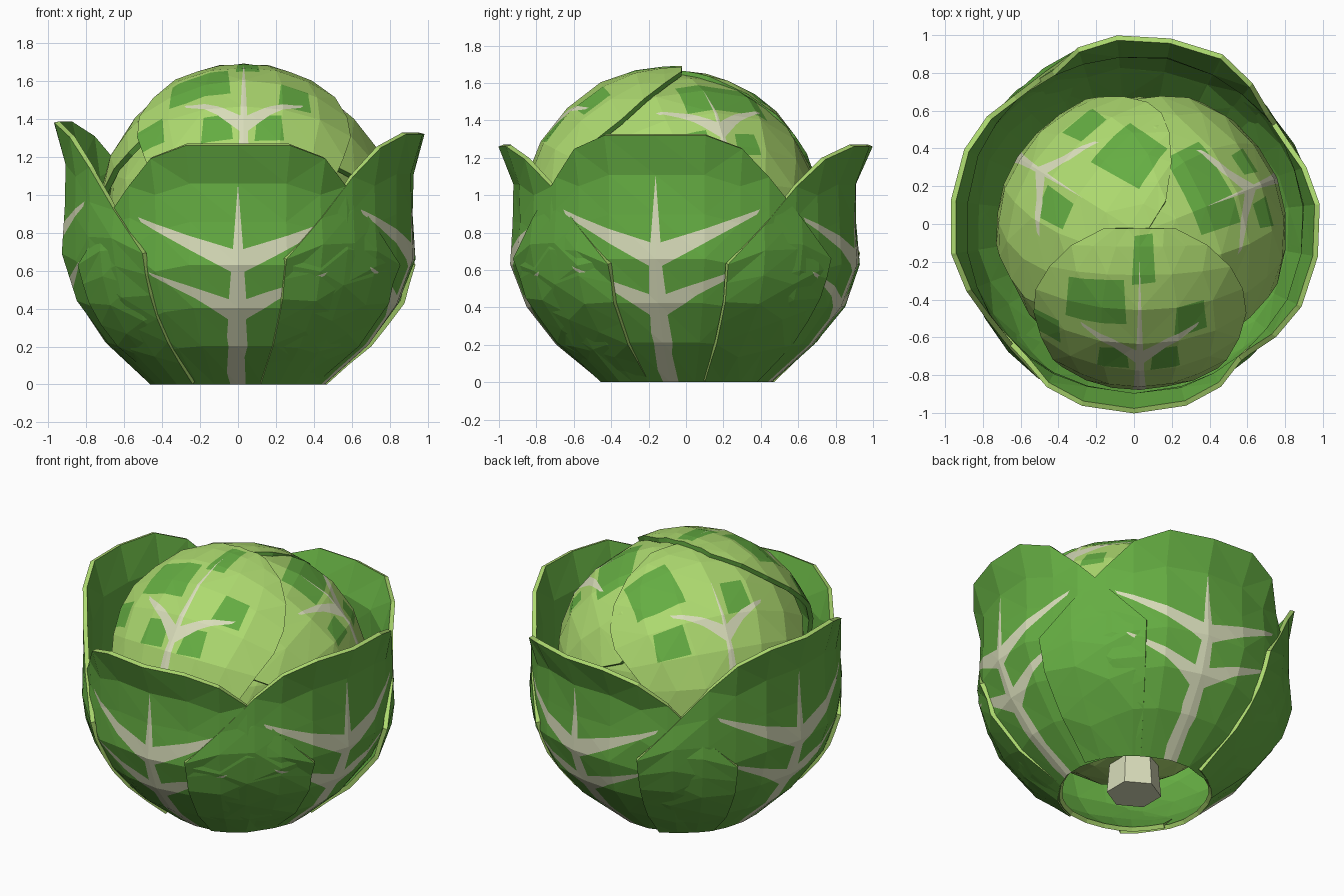
import bpy, bmesh, math, random
from mathutils import Vector

if "Cube" in bpy.data.objects:
    bpy.data.objects.remove(bpy.data.objects["Cube"])

random.seed(4)


def material(name, rgb):
    m = bpy.data.materials.new(name)
    m.diffuse_color = (*rgb, 1)
    m.use_nodes = True
    m.node_tree.nodes["Principled BSDF"].inputs["Base Color"].default_value = m.diffuse_color
    return m


GREEN = material("leaf green", (0.13, 0.42, 0.055))
LIGHT = material("pale green", (0.42, 0.70, 0.16))
CREAM = material("vein cream", (0.69, 0.72, 0.49))


def interp(table, x):
    for (x0, y0), (x1, y1) in zip(table, table[1:]):
        if x <= x1:
            return y0 + (y1 - y0) * (x - x0) / (x1 - x0)
    return table[-1][1]


def inside(p, poly):
    s = [(b[0] - a[0]) * (p.y - a[1]) - (b[1] - a[1]) * (p.x - a[0])
         for a, b in zip(poly, poly[1:] + poly[:1])]
    return all(c > 0 for c in s) or all(c < 0 for c in s)


def leaf(name, rows, surface, shapes, mats, inner, rim, thickness):
    """Flat faceted sheet; shapes are cut into it, then it is bent by surface()."""
    bm = bmesh.new()
    bent = bm.verts.layers.float_vector.new("bent")
    grid = []
    for row in rows:
        grid.append([])
        for a, b in row:
            v = bm.verts.new((a, b, 0))
            v[bent] = surface(a, b)
            grid[-1].append(v)
    for r0, r1 in zip(grid, grid[1:]):
        for i in range(len(r0) - 1):
            bm.faces.new((r0[i], r0[i + 1], r1[i + 1], r1[i]))
    bmesh.ops.triangulate(bm, faces=bm.faces[:])
    for _, poly in shapes:
        for a, b in zip(poly, poly[1:] + poly[:1]):
            bmesh.ops.bisect_plane(
                bm, geom=bm.verts[:] + bm.edges[:] + bm.faces[:], dist=1e-5,
                plane_co=(*a, 0), plane_no=(b[1] - a[1], a[0] - b[0], 0))
    for f in bm.faces:
        c = f.calc_center_median()
        for index, poly in shapes:
            if inside(c, poly):
                f.material_index = index
    for v in bm.verts:
        v.co = v[bent]
    me = bpy.data.meshes.new(name)
    bm.to_mesh(me)
    bm.free()
    n = len(mats)
    for m in mats + [inner] * n + [rim] * n:
        me.materials.append(m)
    ob = bpy.data.objects.new(name, me)
    bpy.context.collection.objects.link(ob)
    sol = ob.modifiers.new("thickness", 'SOLIDIFY')
    sol.thickness = thickness
    sol.offset = -1
    sol.material_offset = n
    sol.material_offset_rim = 2 * n
    return ob


def rad(points):
    return [(math.radians(a), b) for a, b in points]


# Outer leaves: angle around the cabbage against height
HALF = math.radians(64)
PROFILE = [(0, .45), (.16, .69), (.32, .85), (.5, .935), (.68, .925), (.84, .925), (1, .985)]
TOP = [(0, 1), (.25, 1), (.44, .945), (.6, .83), (.8, .665), (1, .5)]
COLS = [-u for u, _ in TOP[:0:-1]] + [u for u, _ in TOP]


def outer_leaf(name, angle, height, grow, shift, lip):
    def surface(a, zn):
        r = interp(PROFILE, zn) + grow * (1 - .5 * zn) + lip * max(0, zn - .84) / .16
        r += .02 * (a / HALF) ** 4 * math.sin(math.pi * min(1, zn * 1.6))
        r += random.uniform(-.007, .007)
        t = math.radians(angle) + a
        return Vector((r * math.cos(t) + shift[0], r * math.sin(t) + shift[1], zn * height))

    rows = [[(u * HALF, v * interp(TOP, abs(u))) for u in COLS] for v, _ in PROFILE]
    shapes = [(1, rad([(-5.2, -.001), (5.2, -.001), (0, .84)]))]
    for s in (-1, 1):
        shapes.append((1, rad([(0, .245), (0, .345), (15 * s, .405), (15 * s, .36)])))
        shapes.append((1, rad([(15 * s, .36), (15 * s, .405), (31 * s, .47), (30 * s, .455)])))
        shapes.append((1, rad([(0, .456), (0, .56), (17 * s, .625), (17 * s, .57)])))
        shapes.append((1, rad([(17 * s, .57), (17 * s, .625), (35 * s, .70), (34 * s, .68)])))
    leaf(name, rows, surface, shapes, [GREEN, CREAM], GREEN, LIGHT, .028)


outer_leaf("outer_leaf_front", -90, 1.26, 0, (0, 0), .02)
outer_leaf("outer_leaf_right", -10, 1.32, .016, (-.01, 0), 0)
outer_leaf("outer_leaf_back", 79, 1.26, .03, (0, -.025), .03)
outer_leaf("outer_leaf_left", 173, 1.38, .042, (.03, 0), 0)

# Head leaves: sideways angle against elevation, wrapped on a ball
CENTRE = Vector((.03, -.05, .9))
WIDTH = [(-25, 28), (-5, 30), (12, 34), (28, 40), (44, 44), (60, 43), (74, 37), (85, 27), (92, 14)]


def box(s0, s1, t0, t1):
    return [(s0, t0), (s1, t0 + 1), (s1 - 1, t1), (s0 + 1, t1 - 1)]


def head_leaf(name, angle, radius, spread, lean, tip, patches):
    az = math.radians(angle)

    def surface(a, b):
        a, b = math.radians(a * 60), math.radians(b * 60)
        out, side, up = math.cos(a) * math.cos(b), math.sin(a), math.cos(a) * math.sin(b)
        d = Vector((out * math.cos(az) - side * math.sin(az),
                    out * math.sin(az) + side * math.cos(az), up))
        return CENTRE + d * (radius + lean * max(0, out) + random.uniform(-.005, .005))

    rows = [[(u / 3 * w * spread / 60, t / 60) for u in range(-3, 4)] for t, w in WIDTH]
    veins = [[(-3.2, -20), (3.2, -20), (0, tip)]]
    for s in (-1, 1):
        veins.append([(0, 31), (0, 39), (10 * s, 45.5), (10 * s, 41)])
        veins.append([(10 * s, 41), (10 * s, 45.5), (23 * s, 51), (22 * s, 49)])
    shapes = [(i, [(a / 60, b / 60) for a, b in p])
              for i, group in ((1, patches), (2, veins)) for p in group]
    leaf(name, rows, surface, shapes, [LIGHT, GREEN, CREAM], GREEN, GREEN, .03)


head_leaf("head_leaf_right", 22, .745, 1.4, .04, 60,
          [box(-11, 26, 46, 67), box(-17, -5, 25, 36), box(5, 16, 24, 35)])
head_leaf("head_leaf_left", 148, .765, 1.2, 0, 62,
          [box(-38, -14, 54, 80), box(-34, -18, 28, 44), box(3, 16, 44, 61)])
head_leaf("head_leaf_front", -90, .79, 1.0, .04, 80,
          [box(-16, -4, 28, 41), box(4, 15, 28, 41), box(-29, -5, 52, 72),
           box(13, 26, 46, 61), box(-45, -31, 32, 48), box(-3, 6, 70, 90)])

# Solid heart of the head
bpy.ops.mesh.primitive_ico_sphere_add(subdivisions=3, radius=.725, location=CENTRE)
heart = bpy.context.object
heart.name = "head_core"
heart.data.materials.append(LIGHT)

# Cut stem underneath
bpy.ops.mesh.primitive_cone_add(vertices=6, radius1=.165, radius2=.14, depth=.3, location=(0, 0, .15))
stem = bpy.context.object
stem.name = "stem"
stem.data.materials.append(CREAM)
